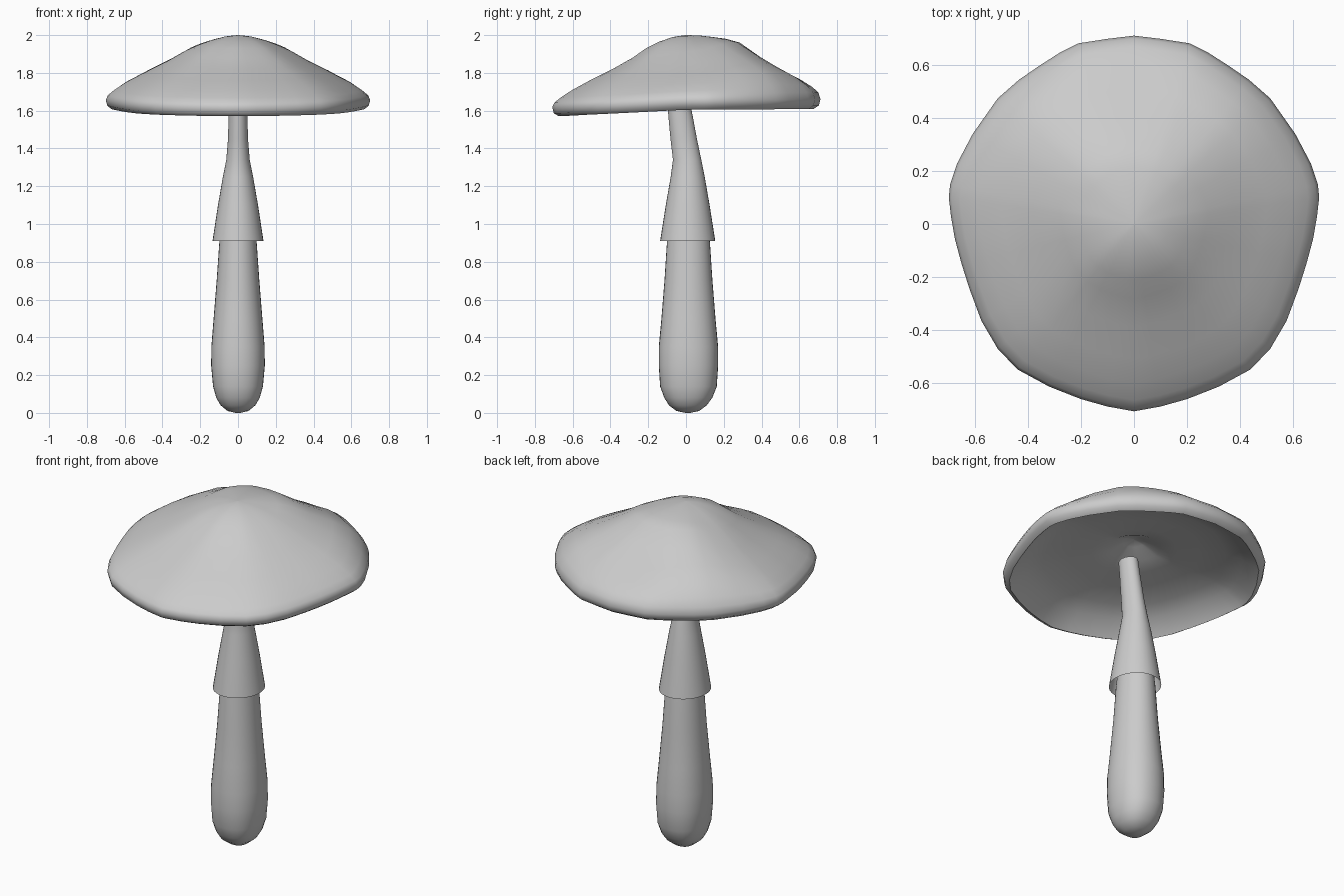
import bpy, bmesh, math


def loft(name, rings, cap_start=True, cap_end=True, sharp=50):
    """Skin a list of equal-length point rings into one smooth object."""
    bm = bmesh.new()
    loops = [[bm.verts.new(p) for p in ring] for ring in rings]
    n = len(loops[0])
    for a, b in zip(loops, loops[1:]):
        for i in range(n):
            j = (i + 1) % n
            bm.faces.new((a[i], a[j], b[j], b[i]))
    if cap_start:
        bm.faces.new(loops[0][::-1])
    if cap_end:
        bm.faces.new(loops[-1])
    bmesh.ops.recalc_face_normals(bm, faces=bm.faces)
    mesh = bpy.data.meshes.new(name)
    bm.to_mesh(mesh)
    bm.free()
    obj = bpy.data.objects.new(name, mesh)
    bpy.context.collection.objects.link(obj)
    bpy.ops.object.select_all(action='DESELECT')
    obj.select_set(True)
    bpy.context.view_layer.objects.active = obj
    bpy.ops.object.shade_smooth_by_angle(angle=math.radians(sharp))
    return obj


def ring_at(z, cy, rx, ry, n=32):
    """Ellipse, slightly squared off low on the bulb."""
    pts = []
    for i in range(n):
        a = 2 * math.pi * i / n
        k = 1 + .05 * max(0, 1 - z / .7) * math.sin(2 * a) ** 2
        pts.append((k * rx * math.cos(a), cy + k * ry * math.sin(a), z))
    return pts


# Cap: irregular outline (right half, front to back, mirrored)
half = [(0, -.708), (.10, -.69), (.20, -.662), (.32, -.615), (.44, -.55), (.515, -.472),
        (.577, -.366), (.622, -.245), (.652, -.15), (.677, -.057), (.692, .03), (.70, .10),
        (.695, .15), (.668, .23), (.61, .34), (.515, .475), (.435, .545), (.355, .60),
        (.28, .648), (.21, .683), (.10, .70), (0, .712)]
outline = half + [(-x, y) for x, y in half[-2:0:-1]]

# Cap section: distance from centre, then height at front, side and back
top = [(.004, 2, 2, 2), (.1, 1.99, 1.992, 1.998), (.2, 1.965, 1.973, 1.99),
       (.3, 1.93, 1.945, 1.98), (.4, 1.88, 1.912, 1.96), (.55, 1.82, 1.85, 1.885),
       (.72, 1.76, 1.79, 1.812), (.85, 1.71, 1.745, 1.765), (.94, 1.668, 1.705, 1.725),
       (.985, 1.642, 1.68, 1.695), (1, 1.62, 1.655, 1.66)]
# Underside: domed hollow with a deeper dimple over the stem
under = [(.988, 1.585, 1.625, 1.628), (.95, 1.571, 1.605, 1.61), (.92, 1.592, 1.625, 1.63),
         (.82, 1.65, 1.675, 1.68), (.7, 1.69, 1.705, 1.71), (.5, 1.722, 1.728, 1.732),
         (.33, 1.74, 1.742, 1.745), (.2, 1.76, 1.76, 1.76), (.08, 1.80, 1.80, 1.80),
         (.004, 1.815, 1.815, 1.815)]
rings = []
for k, (s, front, side, back) in enumerate(top + under):
    ring = []
    for x, y in outline:
        c = abs(y) / math.hypot(x, y)
        if y > 0:
            z = side + c ** 2 * (back - side)
            if k < len(top):  # fuller shoulders on the back diagonals
                z += .05 * 4 * c * c * (1 - c * c) * 9.48 * s ** 3 * (1 - s)
        else:
            z = side + c * (front - side)
        ring.append((s * x, s * y, z))
    rings.append(ring)
loft("cap", rings, sharp=60)

# Stem: bulbous base, thin top leaning to the front (z, centre y, half widths)
stem = [(0, .01, .012, .012), (.01, .01, .055, .06), (.04, .01, .092, .10),
        (.08, .012, .115, .127), (.14, .013, .132, .15), (.25, .013, .142, .157),
        (.35, .013, .141, .157), (.5, .013, .129, .143), (.7, .013, .113, .127),
        (.9, .013, .099, .114), (1.15, .011, .075, .087), (1.34, .006, .056, .069),
        (1.45, -.012, .051, .067), (1.6, -.033, .048, .063), (1.70, -.047, .046, .06)]
loft("stem", [ring_at(*row) for row in stem])

# Skirt: open cone hanging from a sleeve that hugs the stem
skirt = [(.91, .009, .135, .146), (1.1, .009, .106, .116), (1.25, .009, .08, .09),
         (1.34, .006, .062, .075), (1.45, -.012, .053, .07), (1.58, -.03, .0495, .064)]
loft("skirt", [ring_at(*row) for row in skirt], cap_start=False, cap_end=False)
